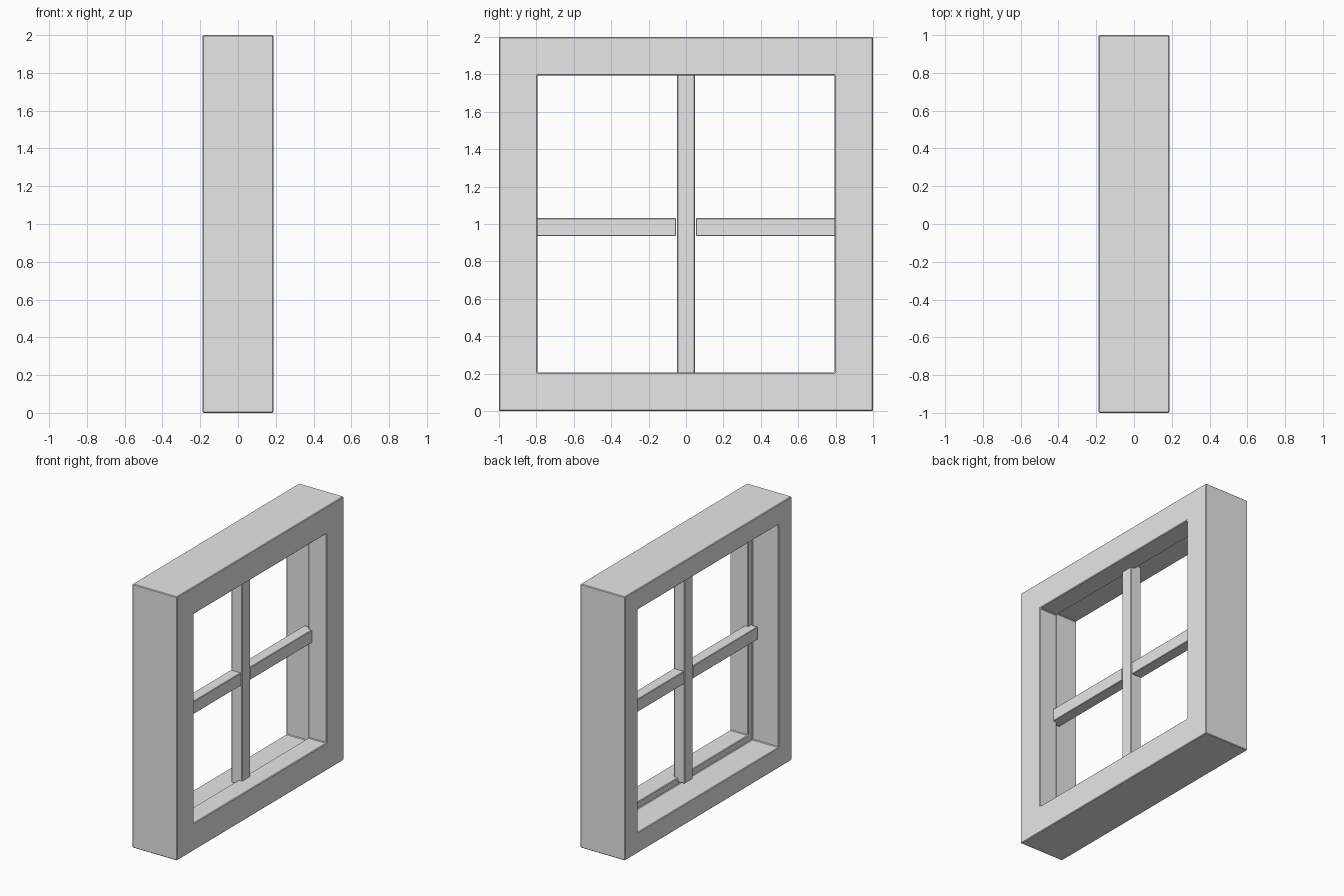
import bpy
import bmesh

cube = bpy.data.objects.get("Cube")
if cube:
    bpy.data.objects.remove(cube, do_unlink=True)

# Single flat grey for the whole window
grey = bpy.data.materials.new("light_grey")
grey.use_nodes = True
colour = (0.8, 0.8, 0.8, 1)
grey.diffuse_color = colour
grey.node_tree.nodes["Principled BSDF"].inputs["Base Color"].default_value = colour

MID = 1.0     # height of the window centre
LIP = 0.793   # half width of the narrow opening
REBATE = 0.845  # half width of the recessed opening


def finish(name, bm, bevel):
    bmesh.ops.recalc_face_normals(bm, faces=bm.faces)
    mesh = bpy.data.meshes.new(name)
    bm.to_mesh(mesh)
    bm.free()
    mesh.materials.append(grey)
    obj = bpy.data.objects.new(name, mesh)
    bpy.context.collection.objects.link(obj)
    mod = obj.modifiers.new("edge_chamfer", 'BEVEL')
    mod.width = bevel
    mod.segments = 1
    return obj


def bar(name, low, high):
    bm = bmesh.new()
    bmesh.ops.create_cube(bm, size=1)
    for v in bm.verts:
        v.co = [(a + b) / 2 + c * (b - a) for a, b, c in zip(low, high, v.co)]
    return finish(name, bm, 0.004)


# Square frame: a stepped profile (depth, half width) swept round four corners
profile = [(0.187, 1), (0.187, LIP), (0.034, LIP),
           (0.034, REBATE), (-0.187, REBATE), (-0.187, 1)]
bm = bmesh.new()
corners = [(-1, -1), (1, -1), (1, 1), (-1, 1)]
rings = [[bm.verts.new((x, sy * h, MID + sz * h)) for sy, sz in corners]
         for x, h in profile]
for i, ring in enumerate(rings):
    after = rings[(i + 1) % len(rings)]
    for j in range(4):
        k = (j + 1) % 4
        bm.faces.new((ring[j], ring[k], after[k], after[j]))
finish("window_frame", bm, 0.005)

# Glazing bars: one full upright and a cross bar on each side of it
bar("upright_bar", (-0.022, -0.048, 0.175), (0.068, 0.048, 1.825))
for name, side in (("front_cross_bar", -1), ("back_cross_bar", 1)):
    y0, y1 = sorted((side * 0.053, side * 0.83))
    bar(name, (-0.022, y0, 0.935), (0.064, y1, 1.032))
